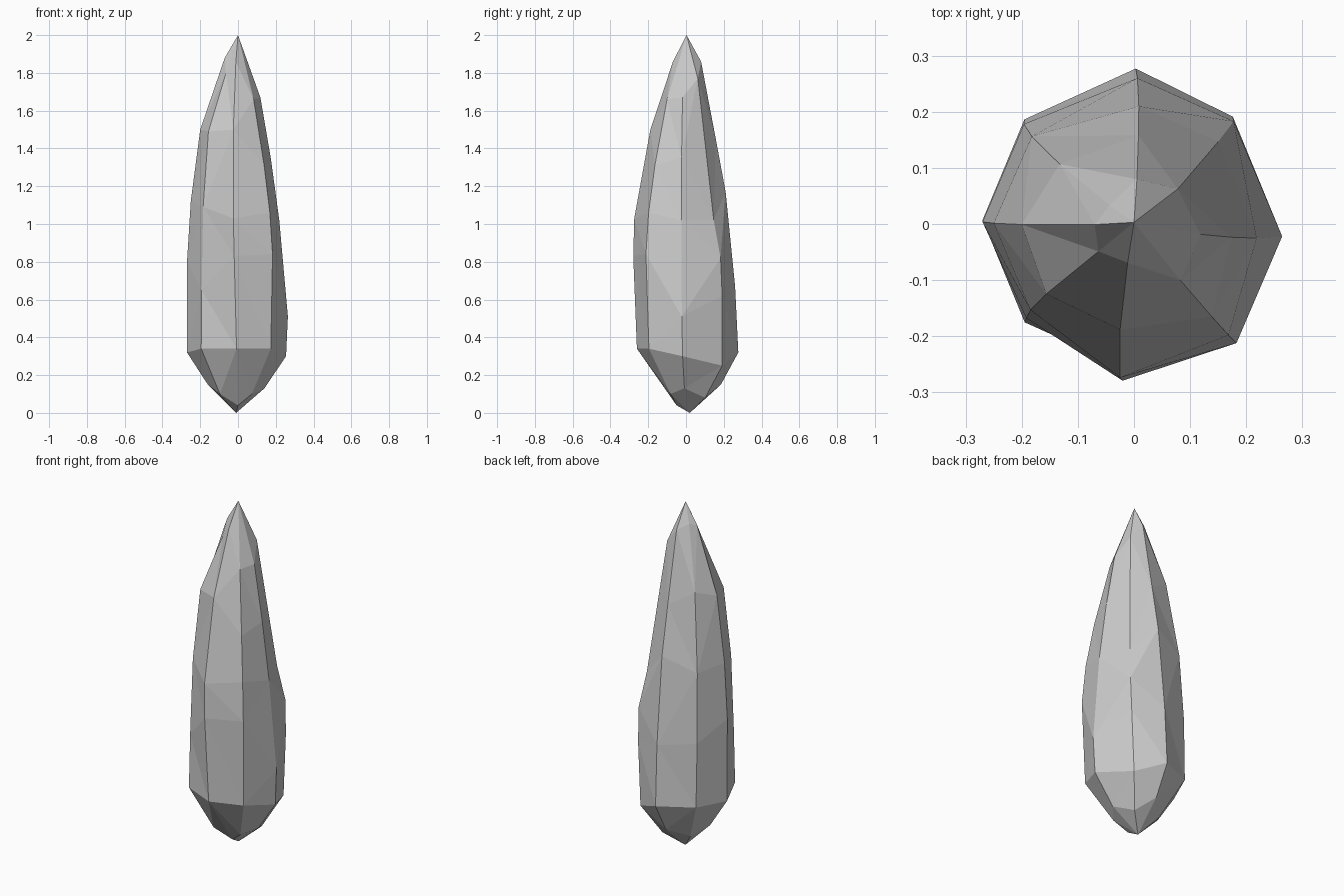
import bpy, bmesh
from math import radians, cos, sin

# One long edge of the crystal per entry: angle at base, angle at tip,
# then its (radius, height) profile from bottom to top
EDGES = [
    (-3, -10, [(.14, .13), (.255, .30), (.265, .51), (.22, 1.02), (.175, 1.35), (.12, 1.67)]),
    (52, 37, [(.13, .08), (.25, .25), (.26, .62), (.255, .82), (.21, 1.02), (.10, 1.77)]),
    (90, 86, [(.185, .15), (.277, .32), (.26, .67), (.21, 1.17), (.158, 1.45), (.08, 1.86)]),
    (135, 143, [(.13, .10), (.27, .33), (.265, .70), (.24, 1.10), (.17, 1.54), (.055, 1.89)]),
    (178, 181, [(.16, .15), (.27, .32), (.27, .80), (.25, 1.12), (.20, 1.50), (.07, 1.88)]),
    (223, 217, [(.13, .10), (.262, .34), (.255, .65), (.24, 1.09), (.20, 1.49), (.08, 1.80)]),
    (270, 260, [(.05, .04), (.26, .34), (.28, .83), (.275, 1.03), (.19, 1.50), (.07, 1.86)]),
    (312, 309, [(.11, .10), (.262, .34), (.28, .84), (.26, 1.06), (.215, 1.31), (.13, 1.66)]),
]

bm = bmesh.new()
columns = []
for low, high, profile in EDGES:
    column = []
    for r, z in profile:
        a = radians(low + (high - low) * z / 2)
        column.append(bm.verts.new((r * cos(a), r * sin(a), z)))
    columns.append(column)
tip = bm.verts.new((0, 0.003, 2))
foot = bm.verts.new((-0.01, 0.02, 0))

# Side facets between neighbouring edges, closed at tip and foot
for a, b in zip(columns, columns[1:] + columns[:1]):
    for i in range(len(a) - 1):
        bm.faces.new((a[i], b[i], b[i + 1], a[i + 1]))
    bm.faces.new((a[-1], b[-1], tip))
    bm.faces.new((b[0], a[0], foot))
bmesh.ops.triangulate(bm, faces=bm.faces[:])
bmesh.ops.recalc_face_normals(bm, faces=bm.faces[:])

mesh = bpy.data.meshes.new("crystal_shard")
bm.to_mesh(mesh)
bm.free()
bpy.context.collection.objects.link(bpy.data.objects.new("crystal_shard", mesh))
